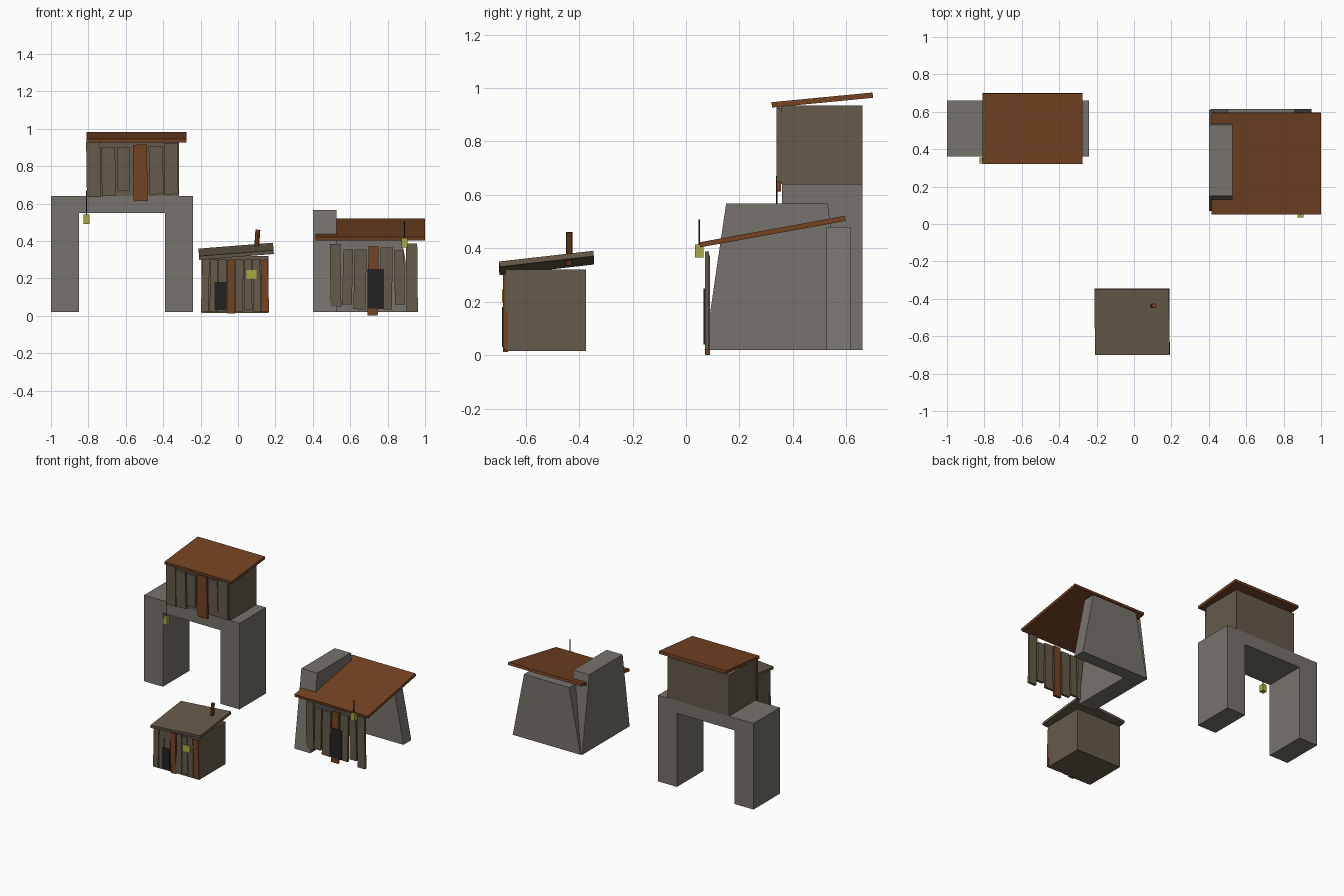
import bpy
import bmesh
import math
import random
from mathutils import Matrix

random.seed(4)
cube = bpy.data.objects.get("Cube")
if cube:
    bpy.data.objects.remove(cube, do_unlink=True)


def material(name, r, g, b):
    m = bpy.data.materials.new(name)
    m.use_nodes = True
    m.diffuse_color = (r, g, b, 1)
    m.node_tree.nodes["Principled BSDF"].inputs["Base Color"].default_value = (r, g, b, 1)
    return m


STONE = material("grey stone", 0.185, 0.17, 0.15)
WOOD = material("weathered wood", 0.13, 0.103, 0.068)
RUST = material("rusty metal", 0.175, 0.056, 0.017)
DARK = material("dark opening", 0.016, 0.016, 0.016)
GLOW = material("lamp yellow", 0.40, 0.40, 0.055)


def finish(bm, name, mat):
    bmesh.ops.recalc_face_normals(bm, faces=bm.faces)
    mesh = bpy.data.meshes.new(name)
    bm.to_mesh(mesh)
    bm.free()
    mesh.materials.append(mat)
    obj = bpy.data.objects.new(name, mesh)
    bpy.context.collection.objects.link(obj)
    return obj


def box(name, xs, ys, zs, mat, rot=(0, 0, 0)):
    """Box from its extents, turned about its own centre."""
    bm = bmesh.new()
    size = [b - a for a, b in (xs, ys, zs)]
    bmesh.ops.create_cube(bm, size=1, matrix=Matrix.Diagonal((*size, 1)))
    obj = finish(bm, name, mat)
    obj.location = [(a + b) / 2 for a, b in (xs, ys, zs)]
    obj.rotation_euler = rot
    return obj


def prism(name, outline, axis, start, end, mat):
    """Extrude an outline of (u, z) points along x or y."""
    bm = bmesh.new()
    place = (lambda u, z: (start, u, z)) if axis == "x" else (lambda u, z: (u, start, z))
    face = bm.faces.new([bm.verts.new(place(u, z)) for u, z in outline])
    moved = bmesh.ops.extrude_face_region(bm, geom=[face])["geom"]
    shift = (end - start, 0, 0) if axis == "x" else (0, end - start, 0)
    bmesh.ops.translate(bm, vec=shift, verts=[v for v in moved if isinstance(v, bmesh.types.BMVert)])
    return finish(bm, name, mat)


def rod(name, location, radius, height, mat, sides=8, tilt=0):
    bm = bmesh.new()
    bmesh.ops.create_cone(bm, cap_ends=True, segments=sides, radius1=radius,
                          radius2=radius, depth=height)
    obj = finish(bm, name, mat)
    obj.location = location
    obj.rotation_euler = (0, tilt, 0)


def planks(name, rows, y, rusty):
    """Uneven boards, each given as left, right, bottom, top."""
    for i, (left, right, low, high) in enumerate(rows):
        lean = math.radians(random.uniform(-1.5, 1.5))
        box(f"{name}_plank_{i + 1}", (left, right), (y, y + 0.016 + 0.002 * (i % 2)),
            (low, high), RUST if i in rusty else WOOD, (0, lean, 0))


def lantern(name, x, y, low, hook_top):
    box(name + "_lantern", (x - 0.016, x + 0.016), (y - 0.016, y + 0.016), (low, low + 0.05), GLOW)
    rod(name + "_lantern_hook", (x, y, (low + 0.05 + hook_top) / 2), 0.003,
        hook_top - low - 0.05, DARK, 6)


# Stone gateway with the lookout room on top
prism("stone_arch", [(-1, 0.02), (-0.85, 0.02), (-0.85, 0.55), (-0.39, 0.55),
                     (-0.39, 0.02), (-0.24, 0.02), (-0.24, 0.64), (-1, 0.64)],
      "y", 0.36, 0.66, STONE)
box("lookout_room", (-0.805, -0.315), (0.355, 0.66), (0.64, 0.935), WOOD)
box("lookout_roof", (-0.81, -0.275), (0.32, 0.70), (0.945, 0.965), RUST, (math.radians(5.5), 0, 0))
planks("lookout", [(-0.81, -0.735, 0.635, 0.93), (-0.73, -0.655, 0.64, 0.90),
                   (-0.645, -0.58, 0.67, 0.90), (-0.56, -0.485, 0.613, 0.915),
                   (-0.475, -0.40, 0.65, 0.905), (-0.395, -0.32, 0.65, 0.925)], 0.338, {3})
lantern("lookout", -0.81, 0.34, 0.492, 0.67)

# Small shack
box("shack_body", (-0.195, 0.163), (-0.675, -0.375), (0.015, 0.32), WOOD)
box("shack_roof", (-0.21, 0.19), (-0.70, -0.345), (0.335, 0.355), WOOD,
    (math.radians(6.5), math.radians(-4.5), 0))
planks("shack", [(-0.195, -0.155, 0.02, 0.305), (-0.15, -0.11, 0.02, 0.30),
                 (-0.107, -0.062, 0.02, 0.305), (-0.058, -0.018, 0.012, 0.30),
                 (-0.013, 0.028, 0.02, 0.305), (0.033, 0.075, 0.03, 0.30),
                 (0.08, 0.12, 0.02, 0.305), (0.124, 0.163, 0.02, 0.30)], -0.684, {3, 7})
box("shack_door", (-0.125, -0.062), (-0.689, -0.68), (0.03, 0.18), DARK)
box("shack_window", (0.045, 0.10), (-0.689, -0.68), (0.197, 0.245), GLOW)
rod("shack_chimney", (0.102, -0.437, 0.398), 0.013, 0.125, RUST, 8, math.radians(4))

# House built into leaning stone slabs
prism("house_side_slab", [(0.07, 0.02), (0.61, 0.02), (0.53, 0.567), (0.15, 0.567)],
      "x", 0.40, 0.527, STONE)
prism("house_back_slab", [(0.41, 0.02), (0.95, 0.02), (0.86, 0.48), (0.50, 0.48)],
      "y", 0.525, 0.615, STONE)
box("house_roof", (0.415, 1.0), (0.047, 0.60), (0.453, 0.472), RUST, (math.radians(10.3), 0, 0))
planks("house", [(0.493, 0.55, 0.05, 0.385), (0.56, 0.612, 0.06, 0.355),
                 (0.62, 0.685, 0.035, 0.355), (0.695, 0.75, 0.002, 0.372),
                 (0.76, 0.825, 0.035, 0.365), (0.837, 0.89, 0.06, 0.35),
                 (0.90, 0.96, 0.02, 0.387)], 0.071, {3})
box("house_door", (0.693, 0.78), (0.065, 0.074), (0.04, 0.25), DARK)
lantern("house", 0.89, 0.05, 0.365, 0.507)
